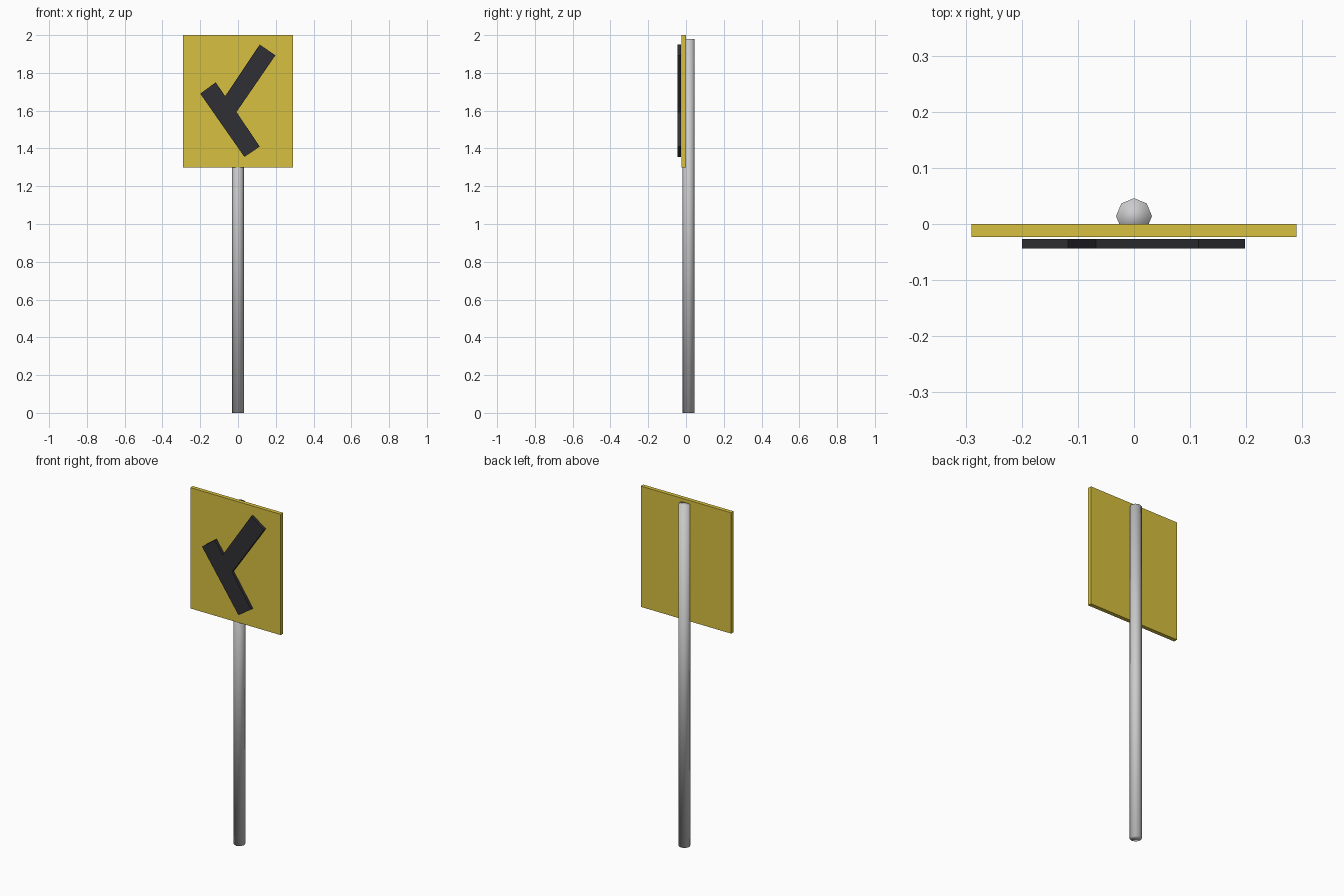
import bpy, bmesh

if "Cube" in bpy.data.objects:
    bpy.data.objects.remove(bpy.data.objects["Cube"])


def colour(obj, name, rgb):
    mat = bpy.data.materials.new(name)
    mat.diffuse_color = (*rgb, 1)
    mat.use_nodes = True
    mat.node_tree.nodes["Principled BSDF"].inputs["Base Color"].default_value = mat.diffuse_color
    obj.data.materials.append(mat)


def plate(name, outline, y_front, y_back):
    """Extrude an (x, z) outline from y_front back to y_back."""
    bm = bmesh.new()
    face = bm.faces.new([bm.verts.new((x, y_front, z)) for x, z in outline])
    ext = bmesh.ops.extrude_face_region(bm, geom=[face], use_keep_orig=True)
    moved = [v for v in ext["geom"] if isinstance(v, bmesh.types.BMVert)]
    bmesh.ops.translate(bm, verts=moved, vec=(0, y_back - y_front, 0))
    bmesh.ops.recalc_face_normals(bm, faces=bm.faces)
    mesh = bpy.data.meshes.new(name)
    bm.to_mesh(mesh)
    bm.free()
    obj = bpy.data.objects.new(name, mesh)
    bpy.context.collection.objects.link(obj)
    return obj


# Eight-sided post, smooth shaded including the caps
bpy.ops.mesh.primitive_cylinder_add(vertices=8, radius=0.032, depth=1.98,
                                    location=(0, 0.014, 0.99))
post = bpy.context.object
post.name = "post"
bpy.ops.object.shade_smooth()

# Yellow sign panel
panel = plate("sign_panel", [(-0.29, 1.30), (0.29, 1.30), (0.29, 2.0), (-0.29, 2.0)],
              -0.023, 0.0)
colour(panel, "yellow", (0.68, 0.53, 0.05))

# Dark side-road symbol, floating just in front of the panel
symbol = plate("junction_symbol",
               [(-0.20, 1.69), (0.034, 1.355), (0.115, 1.41), (-0.008, 1.593),
                (0.198, 1.893), (0.115, 1.95), (-0.068, 1.677), (-0.118, 1.75)],
               -0.044, -0.027)
colour(symbol, "black", (0.03, 0.03, 0.035))
